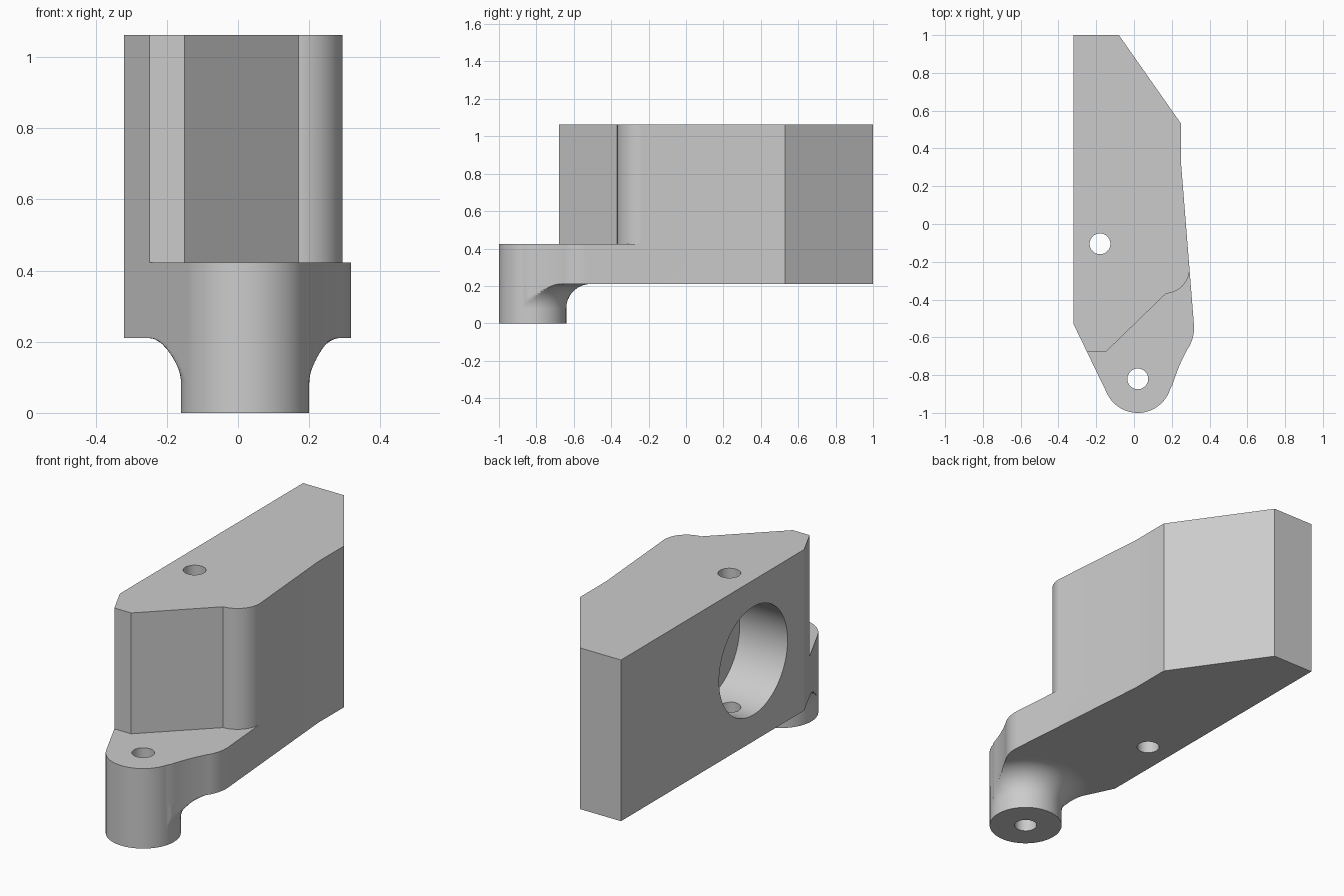
import bpy, bmesh
from math import sin, cos, pi, radians, sqrt
from mathutils import Matrix, Vector
from mathutils.geometry import intersect_line_line_2d

default = bpy.data.objects.get("Cube")
if default:
    bpy.data.objects.remove(default, do_unlink=True)

FLOOR, STEP, TOP = 0.21, 0.423, 1.062
BOSS = Vector((0.02, -0.82))
BOSS_R, FILLET, HOLE_R = 0.18, 0.13, 0.055

grey = bpy.data.materials.new("machined grey")
grey.use_nodes = True
colour = (0.6, 0.6, 0.6, 1)
grey.diffuse_color = colour
grey.node_tree.nodes["Principled BSDF"].inputs["Base Color"].default_value = colour


def arc(cx, cy, r, start, end, steps):
    angles = [radians(start + (end - start) * i / steps) for i in range(steps + 1)]
    return [(cx + r * cos(a), cy + r * sin(a)) for a in angles]


def make_object(name, bm):
    bmesh.ops.recalc_face_normals(bm, faces=bm.faces)
    mesh = bpy.data.meshes.new(name)
    bm.to_mesh(mesh)
    bm.free()
    mesh.materials.append(grey)
    obj = bpy.data.objects.new(name, mesh)
    bpy.context.collection.objects.link(obj)
    return obj


def prism(name, outline, z0, z1):
    bm = bmesh.new()
    face = bm.faces.new([bm.verts.new((x, y, z0)) for x, y in outline])
    extruded = bmesh.ops.extrude_face_region(bm, geom=[face], use_keep_orig=True)
    verts = [g for g in extruded["geom"] if isinstance(g, bmesh.types.BMVert)]
    bmesh.ops.translate(bm, vec=(0, 0, z1 - z0), verts=verts)
    return make_object(name, bm)


def cylinder(name, centre, radius, depth, segments, axis="Z"):
    turn = Matrix.Rotation(pi / 2, 4, "Y") if axis == "X" else Matrix()
    bm = bmesh.new()
    bmesh.ops.create_cone(bm, cap_ends=True, segments=segments, radius1=radius,
                          radius2=radius, depth=depth,
                          matrix=Matrix.Translation(centre) @ turn)
    return make_object(name, bm)


def apply(obj, mod):
    bpy.context.view_layer.objects.active = obj
    bpy.ops.object.modifier_apply(modifier=mod.name)


def cut(obj, cutter):
    mod = obj.modifiers.new("cut", "BOOLEAN")
    mod.operation, mod.solver, mod.object = "DIFFERENCE", "EXACT", cutter
    apply(obj, mod)
    bpy.data.objects.remove(cutter, do_unlink=True)


def smooth(obj):
    bpy.ops.object.select_all(action="DESELECT")
    obj.select_set(True)
    bpy.context.view_layer.objects.active = obj
    bpy.ops.object.shade_smooth_by_angle(angle=radians(20))
    mod = obj.modifiers.new("flat walls", "WEIGHTED_NORMAL")
    mod.keep_sharp = True
    apply(obj, mod)


# Plan of the whole bracket, clockwise from the back
outline = [(-0.32, 1), (-0.08, 1), (0.25, 0.53), (0.25, 0.31)]
outline += arc(0.118, -0.55, 0.2, 4.6, -30, 10)
outline += arc(1.096, -1.115, 0.93, 150.5, 163.5, 8)
outline += arc(BOSS.x, BOSS.y, BOSS_R, -16, -154.1, 40)
outline += [(-0.32, -0.53)]
body = prism("bracket_body", outline, FLOOR, TOP)

# Step above the mounting lug
step = [(-0.6, -0.678), (-0.15, -0.678)]
step += arc(0.163, -0.237, 0.131, -87, 5, 20)
step += [(0.6, -0.22), (0.6, -1.3), (-0.6, -1.3)]
cut(body, prism("step_cutter", step, STEP, TOP + 0.3))

# Blind side bore, vertical hole crossing it, and lug hole
cut(body, cylinder("bore_cutter", (-0.34, -0.105, 0.636), 0.286, 0.6, 96, "X"))
cut(body, cylinder("hole_cutter", (-0.18, -0.105, 0.6), HOLE_R, 2, 48))
cut(body, cylinder("lug_hole_cutter", (BOSS.x, BOSS.y, 0.4), HOLE_R, 2, 48))
smooth(body)


# Boss foot: filleted column trimmed to the plan outline
def reach(direction):
    far = BOSS + direction * 3
    hits = []
    for i, p in enumerate(outline):
        hit = intersect_line_line_2d(BOSS, far, Vector(outline[i - 1]), Vector(p))
        if hit:
            hits.append((hit - BOSS).length)
    return min(hits, default=BOSS_R)


COUNT = 192
directions = [Vector((cos(2 * pi * i / COUNT), sin(2 * pi * i / COUNT)))
              for i in range(COUNT)]
limits = [reach(d) for d in directions]

sections = [(HOLE_R, FLOOR), (HOLE_R, 0), (BOSS_R, 0)]
for i in range(17):
    a = pi / 2 * i / 16
    sections.append((BOSS_R + FILLET * (1 - cos(a)), FLOOR - FILLET * (1 - sin(a))))

bm = bmesh.new()
rings = []
for radius, z in sections:
    points = [BOSS + d * min(radius, m) for d, m in zip(directions, limits)]
    rings.append([bm.verts.new((p.x, p.y, z)) for p in points])
for low, high in zip(rings, rings[1:]):
    for i in range(COUNT):
        bm.faces.new((low[i - 1], low[i], high[i], high[i - 1]))
foot = make_object("boss_foot", bm)
smooth(foot)
